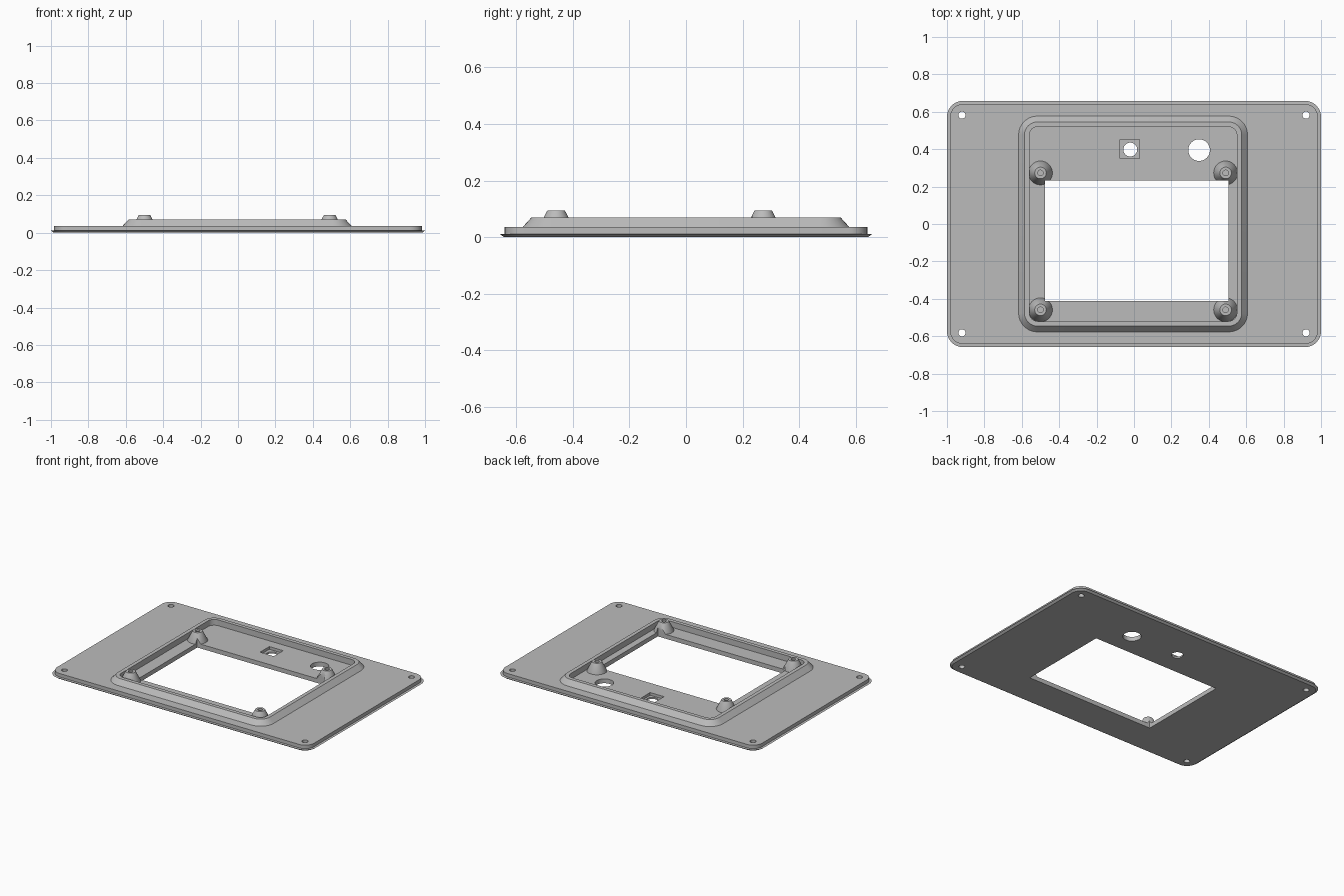
import bpy, bmesh, math

cube = bpy.data.objects.get("Cube")
if cube:
    bpy.data.objects.remove(cube, do_unlink=True)

grey = bpy.data.materials.new("plain grey")
grey.use_nodes = True
COLOUR = (0.5, 0.5, 0.5, 1)
grey.diffuse_color = COLOUR
grey.node_tree.nodes["Principled BSDF"].inputs["Base Color"].default_value = COLOUR

FLOOR = 0.03


def outline(cx, cy, hx, hy, r):
    """Circle, sharp rectangle or rounded rectangle, anticlockwise."""
    if r == hx == hy:
        turns = [math.tau * i / 32 for i in range(32)]
        return [(cx + r * math.cos(a), cy + r * math.sin(a)) for a in turns]
    pts = []
    steps = 8 if r else 0
    for q, (sx, sy) in enumerate([(1, 1), (-1, 1), (-1, -1), (1, -1)]):
        for i in range(steps + 1):
            a = math.pi / 2 * (q + i / max(steps, 1))
            pts.append((cx + sx * (hx - r) + r * math.cos(a),
                        cy + sy * (hy - r) + r * math.sin(a)))
    return pts


def loft(name, rings):
    """Closed solid through rings of (centre x, centre y, half x, half y, radius, z)."""
    bm = bmesh.new()
    loops = [[bm.verts.new((x, y, ring[5])) for x, y in outline(*ring[:5])] for ring in rings]
    for low, high in zip(loops, loops[1:]):
        for i in range(len(low)):
            j = (i + 1) % len(low)
            bm.faces.new((low[i], low[j], high[j], high[i]))
    bm.faces.new(loops[0][::-1])
    bm.faces.new(loops[-1])
    bmesh.ops.recalc_face_normals(bm, faces=bm.faces)
    mesh = bpy.data.meshes.new(name)
    bm.to_mesh(mesh)
    bm.free()
    mesh.materials.append(grey)
    obj = bpy.data.objects.new(name, mesh)
    bpy.context.collection.objects.link(obj)
    return obj


def cutter(name, cx, cy, hx, hy, r, bottom=-0.1):
    obj = loft(name, [(cx, cy, hx, hy, r, bottom), (cx, cy, hx, hy, r, 0.3)])
    obj.hide_render = True
    return obj


def cut(obj, cutters):
    for c in cutters:
        mod = obj.modifiers.new(c.name, "BOOLEAN")
        mod.operation = "DIFFERENCE"
        mod.solver = "EXACT"
        mod.object = c
    graph = bpy.context.evaluated_depsgraph_get()
    mesh = bpy.data.meshes.new_from_object(obj.evaluated_get(graph))
    obj.modifiers.clear()
    obj.data = mesh


# Flanged plate, raised sloping rim and recessed floor in one skin
RIM_X = -0.005
panel = loft("panel", [
    (0, 0, 0.985, 0.643, 0.07, 0),
    (0, 0, 1, 0.658, 0.085, 0.011),
    (0, 0, 0.983, 0.641, 0.068, 0.012),
    (0, 0, 0.983, 0.641, 0.068, 0.036),
    (RIM_X, 0, 0.612, 0.577, 0.1, 0.036),
    (RIM_X, 0, 0.581, 0.546, 0.07, 0.07),
    (RIM_X, 0, 0.555, 0.52, 0.045, 0.07),
    (RIM_X, 0, 0.555, 0.52, 0.045, FLOOR),
])

# Openings
window = cutter("window_cutter", 0.015, -0.09, 0.49, 0.323, 0)
holes = [
    cutter("socket_cutter", -0.023, 0.4, 0.053, 0.051, 0, 0.011),
    cutter("small_hole_cutter", -0.02, 0.398, 0.037, 0.037, 0.037),
    cutter("large_hole_cutter", 0.348, 0.395, 0.058, 0.058, 0.058),
]
for sx in (-1, 1):
    for sy in (-1, 1):
        holes.append(cutter("screw_cutter", sx * 0.92, sy * 0.582, 0.019, 0.019, 0.019))
cut(panel, [window] + holes)

# Conical standoffs with blind holes, trimmed where they overhang the window
parts = [panel]
for side, x in (("right", -0.5), ("left", 0.49)):
    for end, y in (("front", -0.459), ("back", 0.273)):
        profile = [(0.064, FLOOR - 0.002), (0.064, FLOOR), (0.031, 0.094), (0.015, 0.094), (0.015, 0.05)]
        boss = loft(f"{end}_{side}_standoff", [(x, y, r, r, r, z) for r, z in profile])
        cut(boss, [window])
        parts.append(boss)

for helper in [window] + holes:
    bpy.data.objects.remove(helper, do_unlink=True)

# Smooth curved walls, crisp edges
bpy.ops.object.select_all(action="DESELECT")
for obj in parts:
    obj.select_set(True)
bpy.context.view_layer.objects.active = panel
bpy.ops.object.shade_smooth_by_angle(angle=math.radians(30))
